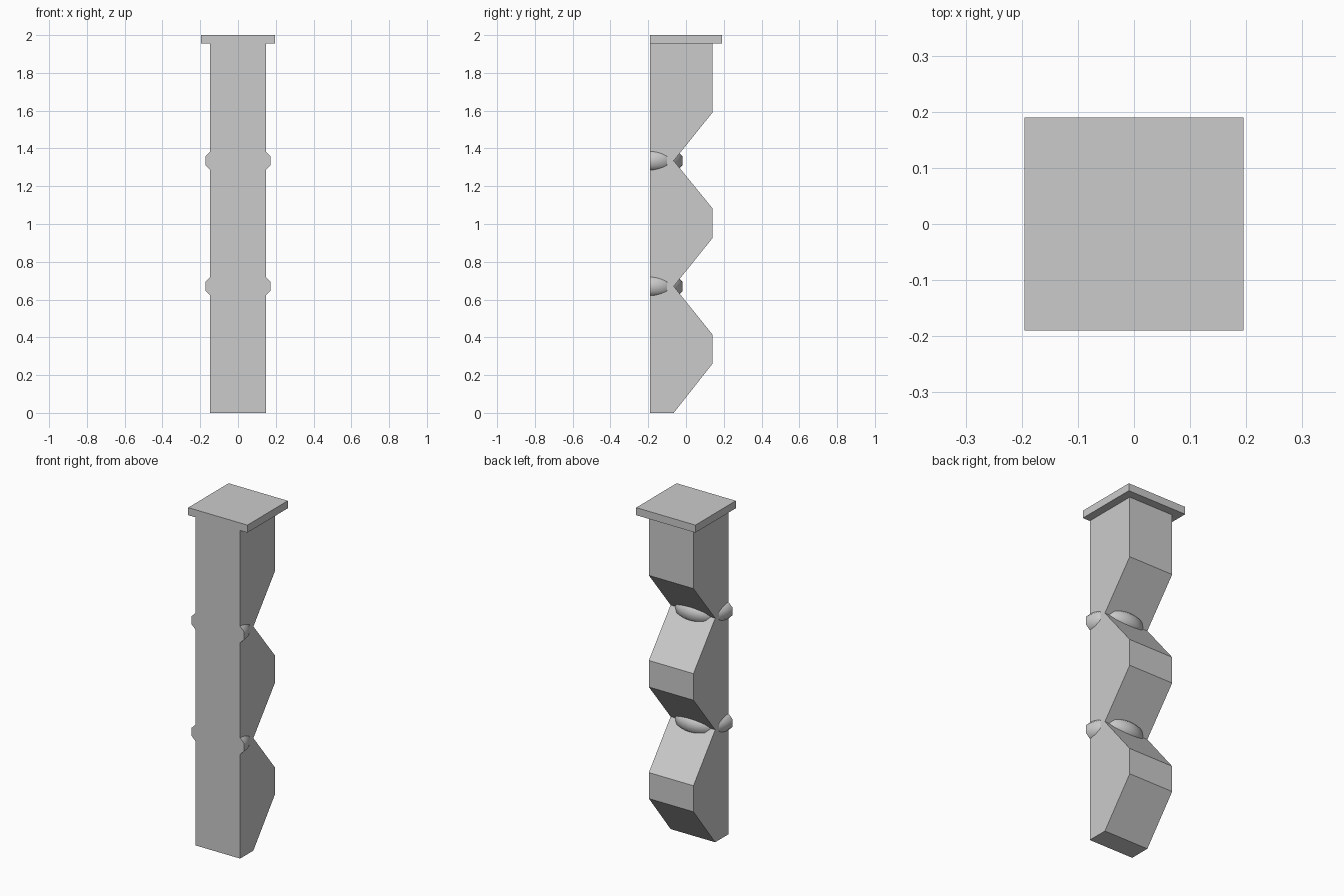
import bpy, bmesh, math
from mathutils import Vector

cube = bpy.data.objects.get("Cube")
if cube:
    bpy.data.objects.remove(cube, do_unlink=True)

GREY = (0.6, 0.6, 0.6, 1)
stone = bpy.data.materials.new("light_grey")
stone.use_nodes = True
stone.diffuse_color = GREY
stone.node_tree.nodes["Principled BSDF"].inputs["Base Color"].default_value = GREY

FRONT, BACK, NOTCH, HALF = -0.19, 0.14, -0.065, 0.147
CAP_Z = 1.955


def finish(name, bm):
    bmesh.ops.recalc_face_normals(bm, faces=bm.faces[:])
    mesh = bpy.data.meshes.new(name)
    bm.to_mesh(mesh)
    bm.free()
    mesh.materials.append(stone)
    obj = bpy.data.objects.new(name, mesh)
    bpy.context.collection.objects.link(obj)
    return obj


def extrude_profile(name, points, half):
    """Extrude a (y, z) side profile symmetrically along x."""
    bm = bmesh.new()
    face = bm.faces.new([bm.verts.new((-half, y, z)) for y, z in points])
    new = bmesh.ops.extrude_face_region(bm, geom=[face])["geom"]
    verts = [v for v in new if isinstance(v, bmesh.types.BMVert)]
    bmesh.ops.translate(bm, verts=verts, vec=(2 * half, 0, 0))
    return finish(name, bm)


# Post with a zigzag back
profile = [(FRONT, 0), (NOTCH, 0), (BACK, 0.26), (BACK, 0.415)]
for z in (0.67, 1.335):
    profile += [(NOTCH, z), (BACK, z + 0.255)]
    if z < 1:
        profile.append((BACK, z + 0.413))
profile += [(BACK, CAP_Z), (FRONT, CAP_Z)]
extrude_profile("post", profile, HALF)

# Square cap
extrude_profile("cap", [(FRONT, CAP_Z), (0.19, CAP_Z), (0.19, 2), (FRONT, 2)], 0.195)


# Half rings with an octagonal section, wrapped round the back of each notch
def half_ring(name, z, major=0.113, apothem=0.059):
    bm = bmesh.new()
    r = apothem / math.cos(math.pi / 8)
    angles = [math.pi * (i + 0.5) / 4 for i in range(8)]
    face = bm.faces.new([bm.verts.new((major + r * math.cos(a), FRONT,
                                       z + r * math.sin(a))) for a in angles])
    end = face.copy()
    bmesh.ops.spin(bm, geom=[face] + face.edges[:] + face.verts[:],
                   cent=(0, FRONT, z), axis=(0, 0, 1), angle=math.pi,
                   steps=32, use_duplicate=False)
    bmesh.ops.remove_doubles(bm, verts=bm.verts[:], dist=0.0001)
    obj = finish(name, bm)
    bpy.ops.object.select_all(action="DESELECT")
    obj.select_set(True)
    bpy.context.view_layer.objects.active = obj
    bpy.ops.object.shade_smooth_by_angle(angle=math.radians(50))


half_ring("lower_ring", 0.67)
half_ring("upper_ring", 1.335)
